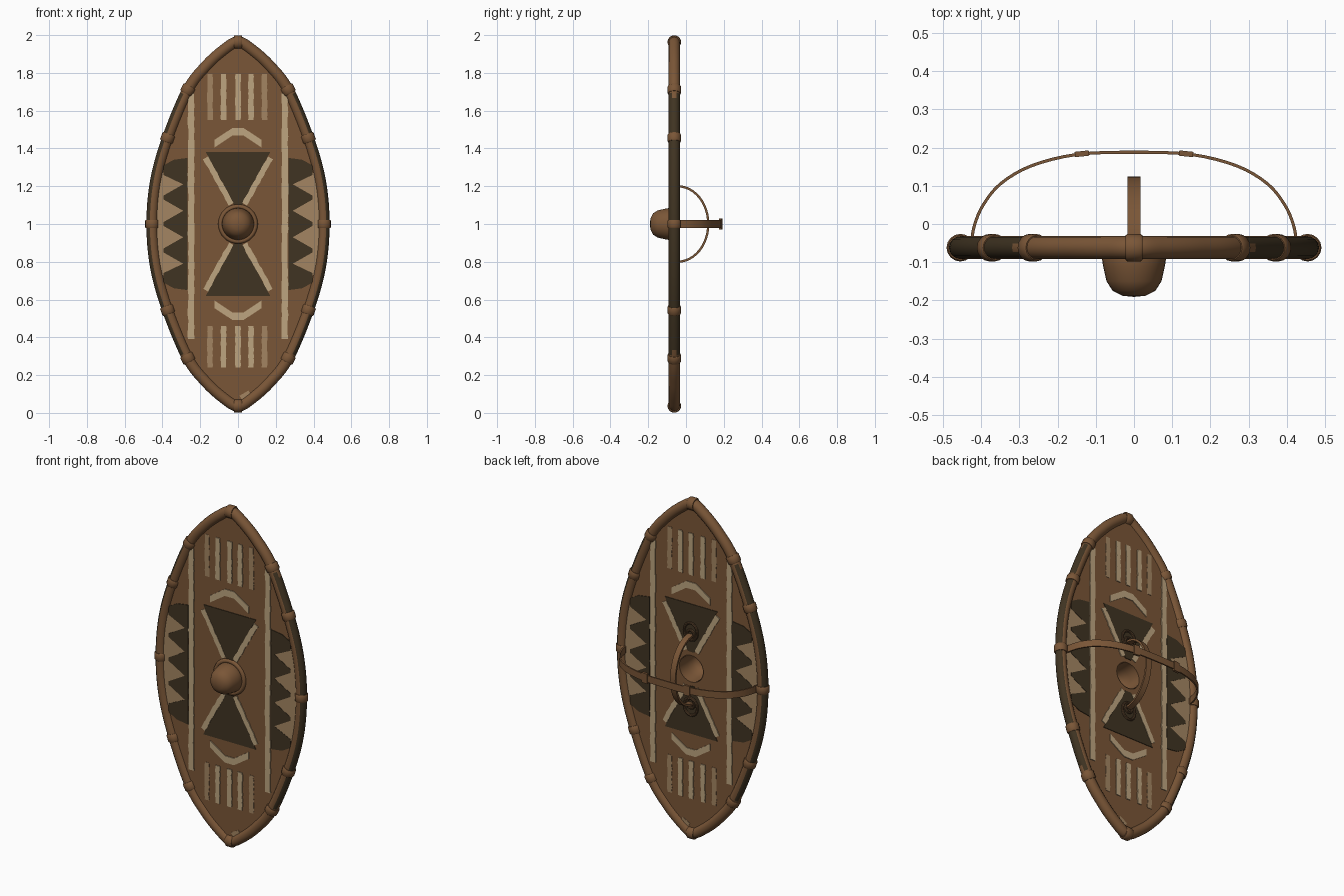
import bpy, bmesh, math, random
from mathutils import Vector

if "Cube" in bpy.data.objects:
    bpy.data.objects.remove(bpy.data.objects["Cube"])

random.seed(4)


def material(name, rgb):
    m = bpy.data.materials.new(name)
    m.diffuse_color = (*rgb, 1)
    m.use_nodes = True
    m.node_tree.nodes["Principled BSDF"].inputs["Base Color"].default_value = m.diffuse_color
    return m


BROWN = material("brown hide", (0.195, 0.093, 0.038))
DARK = material("dark umber", (0.051, 0.034, 0.016))
TAN = material("tan paint", (0.37, 0.235, 0.122))
LIGHT = material("pale paint", (0.51, 0.375, 0.216))
LEATHER = material("dark leather", (0.085, 0.046, 0.021))


def finish(name, bm, *mats, smooth=40):
    bmesh.ops.recalc_face_normals(bm, faces=bm.faces)
    mesh = bpy.data.meshes.new(name)
    bm.to_mesh(mesh)
    bm.free()
    ob = bpy.data.objects.new(name, mesh)
    bpy.context.collection.objects.link(ob)
    for m in mats:
        mesh.materials.append(m)
    if smooth:
        bpy.ops.object.select_all(action='DESELECT')
        ob.select_set(True)
        bpy.context.view_layer.objects.active = ob
        bpy.ops.object.shade_smooth_by_angle(angle=math.radians(smooth))
    return ob


def sweep(bm, path, axis, section, closed=False, scales=None):
    """Sweep a section of (in-plane, along-axis) offsets along a planar path."""
    n, axis, rings = len(path), Vector(axis), []
    for i, p in enumerate(path):
        a = path[(i - 1) % n] if closed else path[max(i - 1, 0)]
        b = path[(i + 1) % n] if closed else path[min(i + 1, n - 1)]
        side = (b - a).normalized().cross(axis)
        s = scales[i] if scales else 1
        rings.append([bm.verts.new(p + side * u * s + axis * v * s) for u, v in section])
    k = len(section)
    for i in range(n if closed else n - 1):
        r, q = rings[i], rings[(i + 1) % n]
        for j in range(k):
            bm.faces.new((r[j], r[(j + 1) % k], q[(j + 1) % k], q[j]))
    if not closed:
        bm.faces.new(rings[0])
        bm.faces.new(rings[-1])


def circle(r, n):
    return [(r * math.cos(2 * math.pi * i / n), r * math.sin(2 * math.pi * i / n)) for i in range(n)]


def rect(w, h):
    return [(-w, -h), (w, -h), (w, h), (-w, h)]


def spline(pts, steps, closed=False):
    n, out = len(pts), []
    for i in range(n if closed else n - 1):
        p = [pts[(i + d) % n] if closed else pts[min(max(i + d, 0), n - 1)] for d in (-1, 0, 1, 2)]
        for s in range(steps):
            t = s / steps
            out.append(0.5 * (2 * p[1] + (p[2] - p[0]) * t + (2 * p[0] - 5 * p[1] + 4 * p[2] - p[3]) * t * t
                              + (3 * p[1] - p[0] - 3 * p[2] + p[3]) * t ** 3))
    return out if closed else out + [pts[-1]]


# Outline: one quadrant mirrored into a closed pointed oval
RIM_Y, FRONT, BACK = -0.062, -0.075, -0.05
quad = [(0, .963), (.07, .925), (.165, .84), (.265, .71), (.372, .455), (.435, .23), (.455, 0)]
half = quad + [(x, -z) for x, z in quad[-2::-1]]
keys = half + [(-x, z) for x, z in half[-2:0:-1]]
STEPS = 8
outline = spline([Vector((x, RIM_Y, 1 + z)) for x, z in keys], STEPS, True)

# Rim tube with dark worn outer sides
bm = bmesh.new()
sweep(bm, outline, (0, 1, 0), circle(0.03, 16), True)
bmesh.ops.recalc_face_normals(bm, faces=bm.faces)
for f in bm.faces:
    c = f.calc_center_median()
    if f.normal.x * math.copysign(1, c.x) > 0.4 and abs(c.z - 1) < 0.68:
        f.material_index = 1
finish("rim", bm, BROWN, DARK)

# Bindings around the rim
bm = bmesh.new()
for i, (x, z) in enumerate(keys):
    if abs(z) in (.963, .71, .455, 0):
        p = Vector((x, RIM_Y, 1 + z))
        t = (outline[(i * STEPS + 1) % len(outline)] - outline[i * STEPS - 1]).normalized()
        sweep(bm, [p + t * d for d in (-.022, -.017, .017, .022)], (0, 1, 0),
              circle(0.0362, 16), scales=(.9, 1, 1, .9))
finish("rim_bindings", bm, BROWN)

# Body panel with a round hole behind the boss
bm = bmesh.new()
face = bm.faces.new([bm.verts.new((p.x, FRONT, p.z)) for p in outline])
ext = bmesh.ops.extrude_face_region(bm, geom=[face])
bmesh.ops.translate(bm, vec=(0, BACK - FRONT, 0), verts=[v for v in ext['geom'] if isinstance(v, bmesh.types.BMVert)])
panel = finish("panel", bm, BROWN, smooth=0)
bm = bmesh.new()
sweep(bm, [Vector((0, y, 1)) for y in (-.2, .1)], (1, 0, 0), circle(0.078, 32))
cutter = finish("hole_cutter", bm, BROWN, smooth=0)
cutter.hide_render = True
cutter.hide_set(True)
mod = panel.modifiers.new("hole", 'BOOLEAN')
mod.object, mod.operation, mod.solver = cutter, 'DIFFERENCE', 'EXACT'
bpy.context.view_layer.objects.active = panel
bpy.ops.object.modifier_apply(modifier="hole")
bpy.data.objects.remove(cutter)

# Boss: hollow dome, plus base ring
bm = bmesh.new()
prof = [(.075, -.05), (.087, -.07), (.081, -.11), (.072, -.15), (.056, -.175), (.03, -.188), (0, -.191),
        (0, -.18), (.028, -.177), (.05, -.165), (.062, -.145), (.07, -.11), (.075, -.05)]
vs = [bm.verts.new((r, y, 1)) for r, y in prof]
es = [bm.edges.new(e) for e in zip(vs, vs[1:])]
bmesh.ops.spin(bm, geom=vs + es, cent=(0, 0, 1), axis=(0, 1, 0), angle=2 * math.pi, steps=32)
bmesh.ops.remove_doubles(bm, verts=bm.verts, dist=1e-4)
finish("boss", bm, BROWN)
bm = bmesh.new()
sweep(bm, [Vector((x, FRONT, 1 + z)) for x, z in circle(.092, 32)], (0, 1, 0), circle(.013, 10), True)
finish("boss_ring", bm, BROWN)

# Vertical hand grip and its knotted loops
bm = bmesh.new()
arc = [math.pi * i / 24 for i in range(25)]
sweep(bm, [Vector((0, -.045 + .163 * math.sin(a), 1 + .2 * math.cos(a))) for a in arc], (1, 0, 0), rect(.006, .017))
finish("hand_grip", bm, BROWN)
bm = bmesh.new()
for s in (1, -1):
    for r, dz in ((.05, .02), (.028, .0)):
        sweep(bm, [Vector((x * .85, BACK + .006, 1 + s * (.2 + dz) + z)) for x, z in circle(r, 24)],
              (0, 1, 0), circle(.008, 8), True)
finish("grip_knots", bm, LEATHER)

# Horizontal arm strap and its keepers
bm = bmesh.new()
side = [(.425, -.04), (.417, .0), (.395, .05), (.35, .105), (.27, .152), (.15, .182), (0, .188)]
pts = [Vector((x, y, 1)) for x, y in side + [(-x, y) for x, y in side[-2::-1]]]
sweep(bm, spline(pts, 4), (0, 0, 1), rect(.004, .02))
finish("arm_strap", bm, BROWN)
bm = bmesh.new()
for s in (1, -1):
    sweep(bm, [Vector((s * x, y, 1)) for x, y in ((.155, .182), (.118, .186))], (0, 0, 1), rect(.007, .029))
finish("strap_keepers", bm, BROWN, smooth=0)


# Painted pattern: thin plates on both faces of the panel
def stroke(a, b, w, n=14):
    a, b = Vector(a), Vector(b)
    d = (b - a).normalized()
    nrm = Vector((-d.y, d.x))
    edge = [[a.lerp(b, i / n) + nrm * s * w * random.uniform(.8, 1.12) for i in range(n + 1)] for s in (1, -1)]
    return [tuple(p) for p in edge[0] + edge[1][::-1]]


def flip(poly, sx=1, sz=1):
    return [(sx * x, 1 + sz * (z - 1)) for x, z in poly]


dark, tan, pale = [], [], []
for x in (-.148, -.077, 0, .069, .14):
    kind = tan if abs(x) > .1 else pale
    kind.append(stroke((x, 1.55), (x, 1.795), .015))
    kind.append(stroke((x, .24), (x, .46), .015))
teeth = [(.268, 1.35), (.34, 1.34), (.395, 1.31), (.395, 1.26)]
for i in range(4):
    teeth += [(.29, 1.21 - .14 * i), (.395, 1.15 - .14 * i), (.395, 1.13 - .14 * i)]
teeth = teeth[:-2] + [(.395, .74), (.395, .69), (.34, .66), (.268, .65)]
for s in (1, -1):
    pale.append(stroke((s * .248, .39), (s * .248, 1.69), .017, 40))
    tan.append(flip([(.275, 1.27), (.42, 1.27), (.45, 1), (.42, .73), (.275, .73)], s))
    dark.append(flip(teeth, s))
    # hourglass and chevrons, upper then lower
    dark.append(flip([(-.17, 1.38), (.17, 1.38), (.02, 1.1), (-.02, 1.1)], 1, s))
    for m in (1, -1):
        pale.append(flip(stroke((.172, 1.35), (.035, 1.105), .015), m, s))
    top = [(-.125, 1.425), (-.03, 1.488), (.03, 1.488), (.125, 1.425)]
    pale.append(flip([(x, z + .02) for x, z in top] + [(x, z - .02) for x, z in top[::-1]], 1, s))
tan.append(stroke((.015, .08), (.06, .11), .012, 4))

for name, polys, mat, thick in (("tan_paint", tan, TAN, .002), ("dark_paint", dark, DARK, .0035),
                                ("pale_paint", pale, LIGHT, .005)):
    bm = bmesh.new()
    for poly in polys:
        for y, out in ((FRONT, -thick), (BACK, thick)):
            low = [bm.verts.new((x, y, z)) for x, z in poly]
            high = [bm.verts.new((x, y + out, z)) for x, z in poly]
            bm.faces.new(low)
            bm.faces.new(high)
            for i in range(len(poly)):
                j = (i + 1) % len(poly)
                bm.faces.new((low[i], low[j], high[j], high[i]))
    finish(name, bm, mat, smooth=0)
